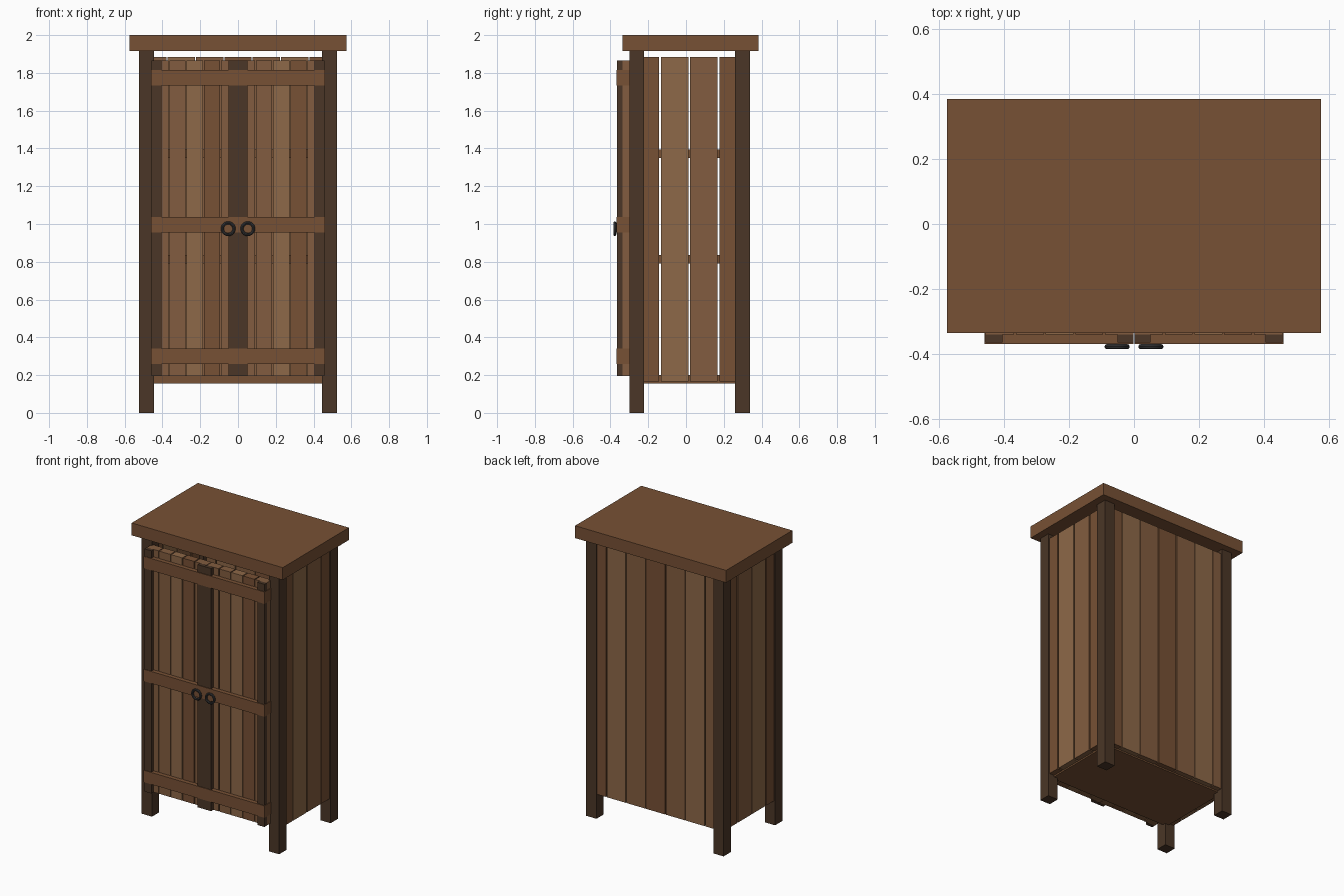
import bpy
import math

if "Cube" in bpy.data.objects:
    bpy.data.objects.remove(bpy.data.objects["Cube"])


def material(name, r, g, b):
    m = bpy.data.materials.new(name)
    m.diffuse_color = (r, g, b, 1)
    m.use_nodes = True
    m.node_tree.nodes["Principled BSDF"].inputs["Base Color"].default_value = m.diffuse_color
    return m


DARK = material("dark_wood", 0.07, 0.037, 0.02)
BROWN = material("brown_wood", 0.185, 0.082, 0.035)
MID = material("mid_wood", 0.225, 0.108, 0.05)
LIGHT = material("light_wood", 0.27, 0.14, 0.065)
IRON = material("iron", 0.04, 0.04, 0.042)


def box(name, x, y, z, mat):
    """Box from (min, max) ranges on each axis."""
    spans = (x, y, z)
    bpy.ops.mesh.primitive_cube_add(size=1, location=[(a + b) / 2 for a, b in spans])
    o = bpy.context.object
    o.name = name
    o.scale = [b - a for a, b in spans]
    bpy.ops.object.transform_apply(location=False, rotation=False, scale=True)
    o.data.materials.append(mat)
    return o


def side(s, a, b):
    """Mirror an x range to the side s."""
    return (a, b) if s > 0 else (-b, -a)


def planks(start, end, count, gap):
    """Ranges of evenly spaced planks."""
    w = (end - start) / count
    for i in range(count):
        a = start + i * w + (gap / 2 if i else 0)
        b = start + (i + 1) * w - (gap / 2 if i < count - 1 else 0)
        yield i, (a, b)


# Top slab
box("top", (-0.575, 0.575), (-0.335, 0.385), (1.915, 2.0), BROWN)

# Corner posts
for s, label in ((-1, "left"), (1, "right")):
    box(f"front_post_{label}", side(s, 0.445, 0.523), (-0.30, -0.222), (0, 1.915), DARK)
    box(f"back_post_{label}", side(s, 0.445, 0.523), (0.26, 0.338), (0, 1.915), DARK)

# Base board and inner shelves
box("base", (-0.475, 0.475), (-0.245, 0.295), (0.155, 0.20), BROWN)
for n, z in enumerate((0.79, 1.35)):
    box(f"shelf_{n}", (-0.475, 0.475), (-0.222, 0.295), (z, z + 0.045), BROWN)

# Back planks
back_tones = (MID, LIGHT, MID, BROWN, MID, LIGHT, BROWN)
for i, r in planks(-0.525, 0.525, 7, 0.006):
    r = (max(r[0], -0.515), min(r[1], 0.515))
    box(f"back_plank_{i}", r, (0.295, 0.33), (0.165, 1.885), back_tones[i])

# Side planks
side_tones = (BROWN, LIGHT, MID, BROWN)
for s, label in ((-1, "left"), (1, "right")):
    for i, r in planks(-0.292, 0.327, 4, 0.01):
        r = (r[0], min(r[1], 0.292))
        box(f"{label}_plank_{i}", side(s, 0.475, 0.513), r, (0.165, 1.885), side_tones[i])

# Doors: planks, dark stiles, cross rails and ring pull
left_tones = (MID, BROWN, LIGHT, MID, MID)    # listed from the centre outwards
right_tones = (MID, MID, LIGHT, BROWN, MID)
for s, label, tones in ((-1, "left", left_tones), (1, "right", right_tones)):
    for i, (a, b) in planks(0.002, 0.456, 5, 0.006):
        box(f"{label}_door_plank_{i}", side(s, a, b), (-0.34, -0.285), (0.195, 1.865), tones[i])
    for part, a, b in (("inner", 0.001, 0.051), ("outer", 0.404, 0.457)):
        box(f"{label}_door_{part}_stile", side(s, a, b), (-0.365, -0.335), (0.195, 1.865), DARK)
    for n, z in enumerate((0.26, 0.955, 1.732)):
        box(f"{label}_door_rail_{n}", side(s, 0.001, 0.46), (-0.369, -0.30), (z, z + 0.082), BROWN)
    bpy.ops.mesh.primitive_torus_add(
        major_segments=24, minor_segments=8, major_radius=0.031, minor_radius=0.008,
        location=(s * 0.052, -0.377, 0.975), rotation=(math.pi / 2, 0, 0))
    ring = bpy.context.object
    ring.name = f"{label}_door_ring"
    ring.data.materials.append(IRON)
    bpy.ops.object.shade_smooth_by_angle()
